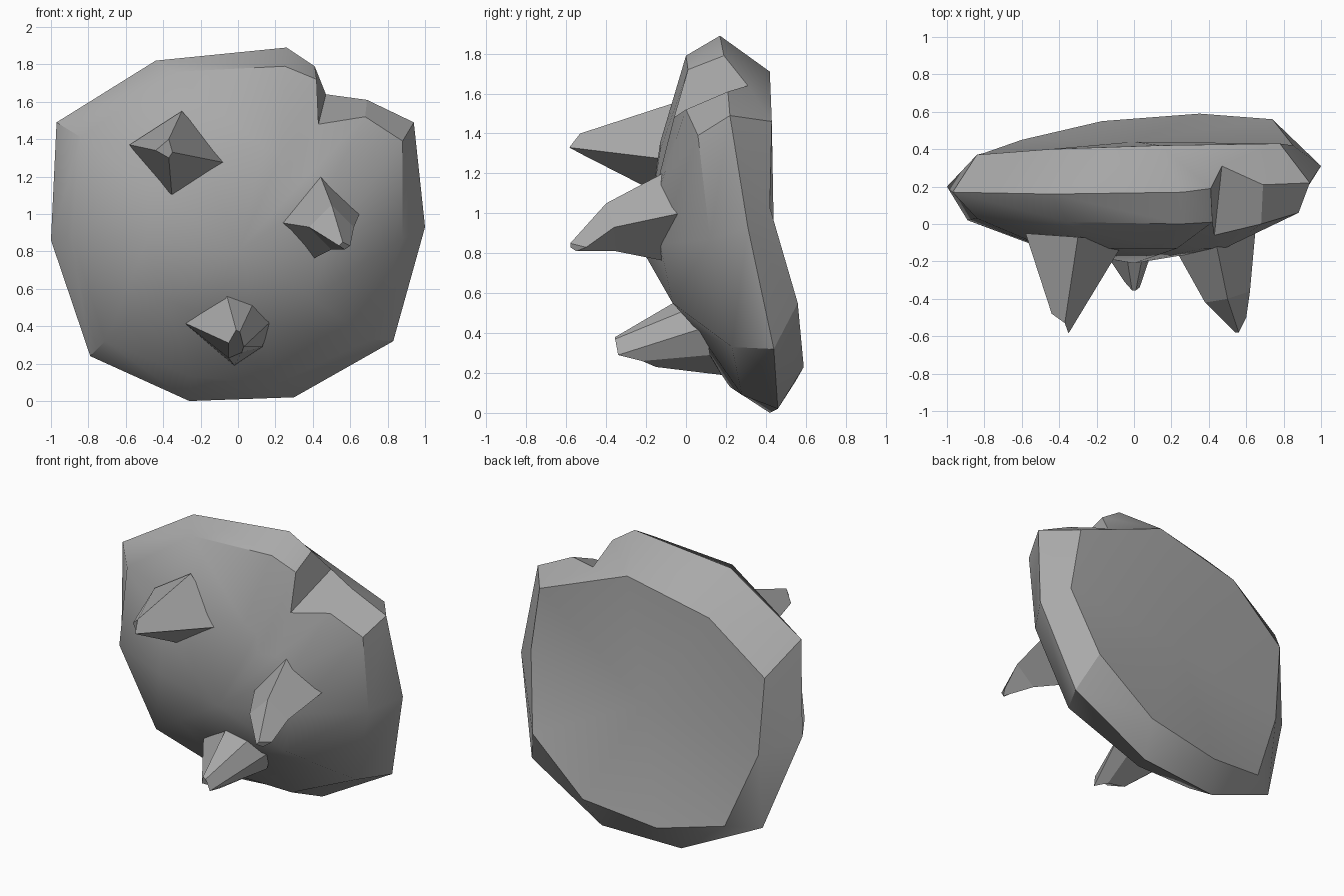
import bpy, bmesh
from mathutils import Vector

if "Cube" in bpy.data.objects:
    bpy.data.objects.remove(bpy.data.objects["Cube"])

gray = bpy.data.materials.new("stone_gray")
gray.diffuse_color = (0.4, 0.4, 0.4, 1)
gray.use_nodes = True
gray.node_tree.nodes["Principled BSDF"].inputs["Base Color"].default_value = gray.diffuse_color


def finish(name, bm, angle):
    bmesh.ops.recalc_face_normals(bm, faces=bm.faces)
    me = bpy.data.meshes.new(name)
    bm.to_mesh(me)
    bm.free()
    ob = bpy.data.objects.new(name, me)
    bpy.context.collection.objects.link(ob)
    me.materials.append(gray)
    if angle:
        bpy.ops.object.select_all(action='DESELECT')
        ob.select_set(True)
        bpy.context.view_layer.objects.active = ob
        bpy.ops.object.shade_smooth_by_angle(angle=angle)
    return ob


def bridge(bm, a, b):
    # Join two closed loops, collapsing repeated vertices into triangles
    n = len(a)
    for i in range(n):
        j = (i + 1) % n
        ring = list(dict.fromkeys([a[i], a[j], b[j], b[i]]))
        if len(ring) > 2:
            bm.faces.new(ring)


def fan(bm, ring, tip):
    bridge(bm, ring, [tip] * len(ring))


# Shield outline: widest rim, with the notch at the upper right
rim = [(-.97, .17, 1.49), (-.44, .16, 1.82), (.26, .17, 1.89), (.41, .19, 1.79),
       (.47, .31, 1.64), (.69, .21, 1.61), (.94, .22, 1.49), (1, .31, .93),
       (.83, .44, .32), (.30, .46, .02), (-.26, .42, 0), (-.79, .32, .24),
       (-1, .20, .86)]
# Front edge of the bevelled band
front = [(-.84, .03, 1.41), (-.35, .01, 1.76), (.25, 0, 1.79), (.42, .01, 1.72),
         (.43, -.06, 1.48), (.68, 0, 1.52), (.88, .06, 1.39), (.88, .12, .87),
         (.71, .23, .33), (.20, .28, .09), (-.25, .22, .13), (-.71, .15, .32),
         (-.89, .02, .88)]
# Back edge
back = [(-.84, .37, 1.27), (-.45, .40, 1.58), (.14, .42, 1.71), (.78, .43, 1.46),
        (.85, .42, 1.03), (.74, .56, .55), (.35, .59, .23), (-.17, .55, .16),
        (-.60, .45, .25), (-.80, .38, .75)]
back_map = [0, 1, 2, 2, 2, 3, 3, 4, 5, 6, 7, 8, 9]

bm = bmesh.new()
r, f, k = ([bm.verts.new(p) for p in loop] for loop in (rim, front, back))
middle = Vector((0, 0, .82))
dome = []
for p in front:
    q = Vector(p).lerp(middle, .45)
    q.y = -.13 + .9 * max(0, .62 - q.z)
    dome.append(bm.verts.new(q))
bridge(bm, r, f)
bridge(bm, f, dome)
fan(bm, dome, bm.verts.new((0, -.21, .8)))
bridge(bm, r, [k[i] for i in back_map])
fan(bm, k, bm.verts.new((0, .44, .9)))
finish("shield", bm, .56)


# Bent, blunt spikes sunk into the shield front
def spike(name, *rings):
    bm = bmesh.new()
    loops = [[bm.verts.new(p) for p in ring] for ring in rings]
    for a, b in zip(loops, loops[1:]):
        bridge(bm, a, b)
    bm.faces.new(loops[0])
    bm.faces.new(loops[-1])
    finish(name, bm, 0)


spike("upper_spike",
      [(-.30, -.07, 1.55), (-.05, -.09, 1.27), (-.35, -.06, 1.06), (-.58, -.05, 1.37)],
      [(-.37, -.53, 1.40), (-.35, -.585, 1.33), (-.37, -.53, 1.30), (-.44, -.48, 1.34)])
spike("right_spike",
      [(.43, -.06, 1.23), (.19, -.08, .96), (.36, 0, .74), (.65, -.03, 1.0)],
      [(.50, -.40, 1.05), (.38, -.42, .93), (.50, -.35, .81), (.62, -.36, .93)],
      [(.56, -.58, .85), (.54, -.58, .83), (.57, -.55, .81), (.60, -.50, .83)])
spike("lower_spike",
      [(-.07, .02, .60), (-.29, .05, .42), (-.02, .18, .19), (.13, .12, .29),
       (.18, .10, .43), (.09, .06, .54)],
      [(-.01, -.355, .38), (-.05, -.31, .31), (-.05, -.15, .23), (.02, -.22, .26),
       (.03, -.34, .29), (.01, -.355, .37)])
